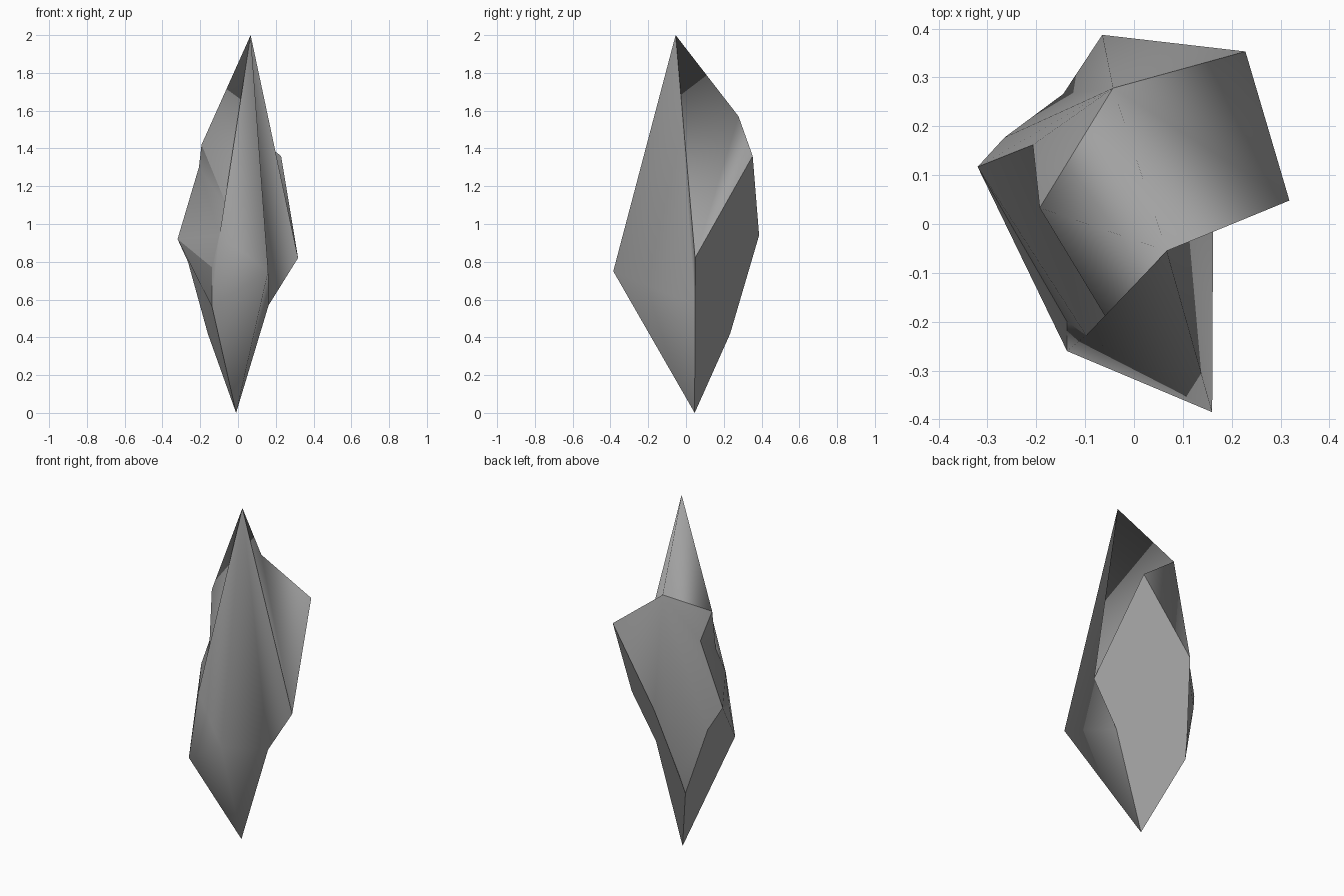
import bpy
import bmesh

default = bpy.data.objects.get("Cube")
if default:
    bpy.data.objects.remove(default, do_unlink=True)


def make_material(name, color):
    mat = bpy.data.materials.new(name)
    mat.use_nodes = True
    mat.diffuse_color = color
    mat.node_tree.nodes["Principled BSDF"].inputs["Base Color"].default_value = color
    return mat


def faceted_solid(name, corners, sides, material):
    """Build a closed solid; each side is smooth and meets the others at sharp edges."""
    bm = bmesh.new()
    verts = {key: bm.verts.new(co) for key, co in corners.items()}
    side_of = {}
    for side, facets in sides.items():
        for facet in facets:
            face = bm.faces.new([verts[key] for key in facet.split()])
            face.smooth = True
            side_of[face] = side
    bmesh.ops.recalc_face_normals(bm, faces=bm.faces)
    for edge in bm.edges:
        edge.smooth = len({side_of[face] for face in edge.link_faces}) == 1
    mesh = bpy.data.meshes.new(name)
    bm.to_mesh(mesh)
    bm.free()
    mesh.materials.append(material)
    obj = bpy.data.objects.new(name, mesh)
    bpy.context.collection.objects.link(obj)
    return obj


# Corners of the shard, from the peak down to the tip
corners = {
    "peak": (0.067, -0.055, 2.0),
    "back_shoulder": (-0.043, 0.278, 1.57),
    "side_shoulder": (-0.193, 0.033, 1.42),
    "rear_corner": (0.228, 0.353, 1.36),
    "notch": (-0.207, 0.162, 1.3),
    "chip_top": (-0.048, -0.207, 1.07),
    "chip_mid": (-0.098, -0.228, 0.94),
    "chip_low": (-0.137, -0.2, 0.77),
    "rear_mid": (-0.065, 0.387, 0.94),
    "side_point": (-0.32, 0.117, 0.92),
    "side_under": (-0.265, 0.177, 0.8),
    "left_point": (0.318, 0.048, 0.82),
    "front_point": (0.16, -0.385, 0.75),
    "front_under": (-0.137, -0.26, 0.56),
    "left_under": (0.162, 0.047, 0.57),
    "rear_low": (-0.145, 0.266, 0.53),
    "rear_under": (-0.16, 0.234, 0.42),
    "tip": (-0.01, 0.046, 0.0),
}

sides = {
    "crown": [
        "peak left_point back_shoulder",
        "left_point rear_corner back_shoulder",
        "peak back_shoulder side_shoulder",
        "peak side_shoulder chip_top",
    ],
    "front": [
        "peak chip_top chip_mid",
        "peak chip_mid front_point",
        "chip_mid chip_low front_under",
        "chip_mid front_under front_point",
        "peak front_point left_under",
        "peak left_under left_point",
        "front_under tip front_point",
        "front_point tip left_under",
    ],
    "chip": [
        "side_shoulder notch chip_top",
        "chip_top notch chip_mid",
        "notch side_point chip_mid",
        "chip_mid side_point chip_low",
    ],
    "back": [
        "back_shoulder notch side_shoulder",
        "back_shoulder side_point notch",
        "back_shoulder side_under side_point",
        "back_shoulder rear_low side_under",
        "back_shoulder rear_mid rear_low",
        "rear_low rear_under side_under",
        "back_shoulder rear_corner rear_mid",
    ],
    "cleavage": [
        "rear_corner left_point left_under tip rear_under rear_low rear_mid",
    ],
    "underside": [
        "side_point side_under front_under chip_low",
        "side_under rear_under tip",
        "side_under tip front_under",
    ],
}

stone = make_material("stone_grey", (0.36, 0.36, 0.36, 1.0))
faceted_solid("stone_shard", corners, sides, stone)
